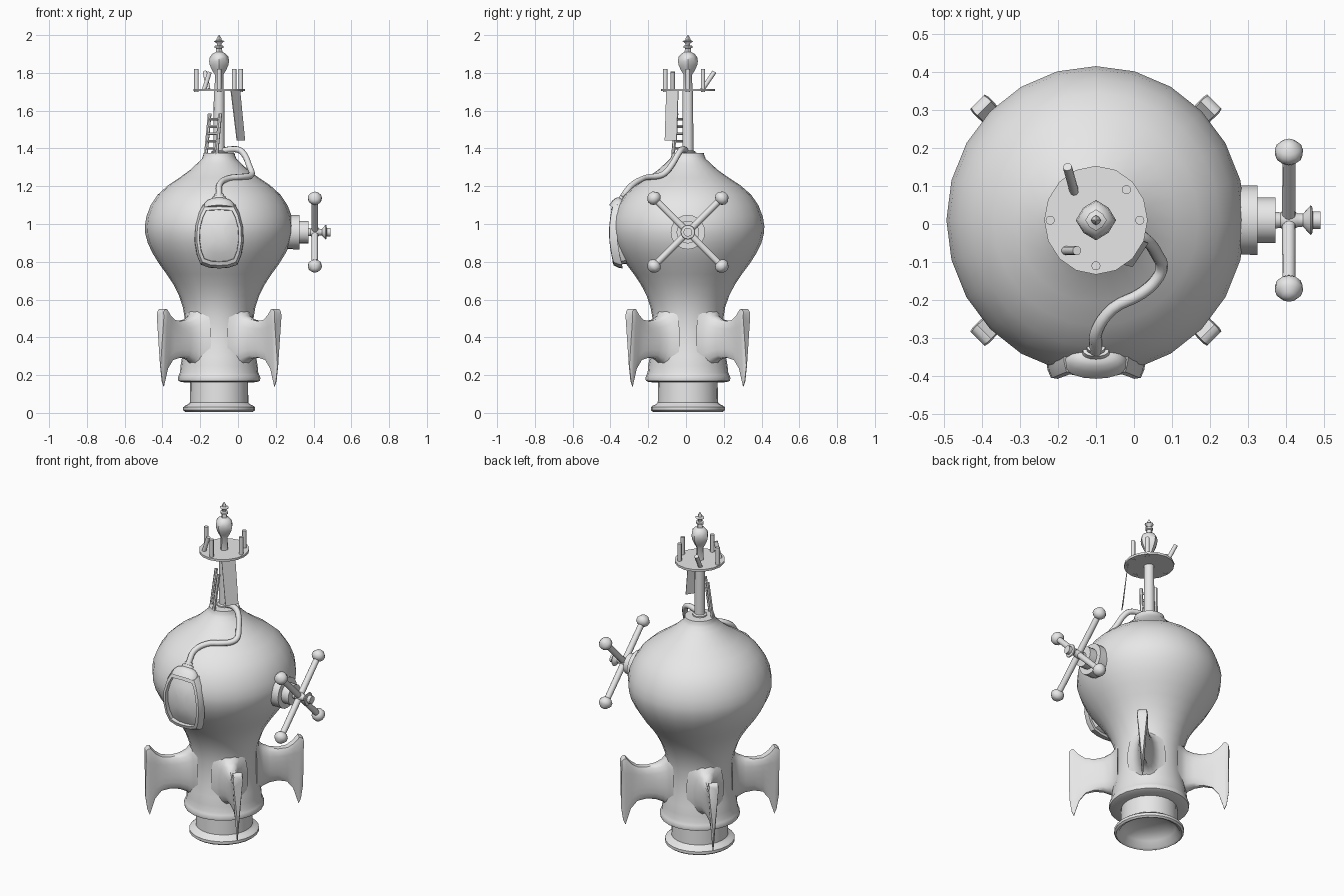
import bpy, bmesh, math
from mathutils import Vector, Matrix

CX, CY = -0.10, 0.01          # main vertical axis
grey = bpy.data.materials.new("light_grey")
grey.diffuse_color = (0.8, 0.8, 0.8, 1)


def finish(name, bm, angle=38):
    bmesh.ops.recalc_face_normals(bm, faces=bm.faces)
    me = bpy.data.meshes.new(name)
    bm.to_mesh(me)
    bm.free()
    ob = bpy.data.objects.new(name, me)
    bpy.context.collection.objects.link(ob)
    me.materials.append(grey)
    bpy.ops.object.select_all(action='DESELECT')
    ob.select_set(True)
    bpy.context.view_layer.objects.active = ob
    bpy.ops.object.shade_smooth_by_angle(angle=math.radians(angle))
    return ob


def skin(bm, rings, cap_start=True, cap_end=True):
    """Join rings of points into a tube of quads."""
    vs = [[bm.verts.new(p) for p in r] for r in rings]
    n = len(vs[0])
    for a, b in zip(vs, vs[1:]):
        for i in range(n):
            j = (i + 1) % n
            bm.faces.new((a[i], a[j], b[j], b[i]))
    if cap_start:
        bm.faces.new(vs[0])
    if cap_end:
        bm.faces.new(vs[-1])


def lathe(name, profile, n=24, base=(CX, CY, 0), axis=(0, 0, 1), angle=38,
          squash=1.0, diagonal=1.0):
    """Spin (radius, height) points; squash scales depth, diagonal makes a diamond."""
    q = Vector(axis).to_track_quat('Z', 'Y').to_matrix()
    bm = bmesh.new()
    rings = []
    for r, h in profile:
        ring = []
        for i in range(n):
            a = 2 * math.pi * i / n
            k = r * (1 - (1 - diagonal) * math.sin(2 * a) ** 2)
            ring.append(Vector(base) + q @ Vector((k * math.cos(a), k * math.sin(a) * squash, h)))
        rings.append(ring)
    skin(bm, rings)
    return finish(name, bm, angle)


def rod(name, a, b, r, n=10):
    d = Vector(b) - Vector(a)
    return lathe(name, [(r, 0), (r, d.length)], n, a, d)


def tube(name, pts, r):
    cu = bpy.data.curves.new(name, 'CURVE')
    cu.dimensions = '3D'
    cu.bevel_depth, cu.bevel_resolution, cu.resolution_u = r, 2, 4
    cu.use_fill_caps = True
    sp = cu.splines.new('BEZIER')
    sp.bezier_points.add(len(pts) - 1)
    for bp, p in zip(sp.bezier_points, pts):
        bp.co = p
        bp.handle_left_type = bp.handle_right_type = 'AUTO'
    cu.materials.append(grey)
    ob = bpy.data.objects.new(name, cu)
    bpy.context.collection.objects.link(ob)


# hull: recessed nozzle, flange, bulb and neck
lathe("hull", [
    (0.03, 0.085), (0.10, 0.075), (0.145, 0.045), (0.165, 0.012), (0.18, 0.006),
    (0.19, 0.014), (0.19, 0.03), (0.178, 0.04), (0.165, 0.045), (0.155, 0.055),
    (0.153, 0.16), (0.20, 0.163), (0.216, 0.17), (0.219, 0.185), (0.213, 0.2),
    (0.207, 0.215), (0.204, 0.25), (0.195, 0.3), (0.185, 0.36), (0.18, 0.43),
    (0.182, 0.5), (0.192, 0.56), (0.212, 0.62), (0.242, 0.68), (0.278, 0.735),
    (0.318, 0.79), (0.352, 0.845), (0.378, 0.90), (0.391, 0.95), (0.393, 0.99),
    (0.385, 1.04), (0.362, 1.10), (0.325, 1.155), (0.27, 1.205), (0.21, 1.245),
    (0.155, 1.285), (0.115, 1.322), (0.092, 1.345), (0.085, 1.36), (0.082, 1.375),
    (0.03, 1.378)], 24, squash=1.03)


# four fins: lofted arm with filleted root, opening into a wedge-shaped blade
def fin(az):
    sections = [(0.165, 0.225, 0.57, 0.105), (0.185, 0.25, 0.54, 0.075),
                (0.21, 0.272, 0.513, 0.054), (0.25, 0.288, 0.495, 0.040),
                (0.30, 0.293, 0.486, 0.033), (0.35, 0.28, 0.492, 0.030),
                (0.385, 0.235, 0.515, 0.031), (0.415, 0.14, 0.55, 0.032),
                (0.428, 0.17, 0.548, 0.032), (0.44, 0.25, 0.535, 0.029)]
    m = Matrix.Translation((CX, CY, 0)) @ Matrix.Rotation(az, 4, 'Z')
    rings, n = [], 16
    for d, zb, zt, half in sections:
        ring = []
        for i in range(n):
            a = 2 * math.pi * (i + 0.5) / n
            c, u = math.cos(a), math.sin(a) / math.cos(math.pi / n)
            u = max(-1, min(1, u))
            box = half * math.copysign(abs(c) ** 0.6, c)
            wedge = half * math.copysign(0.08 + 0.46 * (1 + u), c)
            if u > 0.95:
                wedge *= 0.8
            w = min(1, max(0, (d - 0.28) / 0.11))
            ring.append(m @ Vector((d, box + (wedge - box) * w,
                                    (zb + zt) / 2 + u * (zt - zb) / 2)))
        rings.append(ring)
    bm = bmesh.new()
    skin(bm, rings)
    finish("fin", bm, 50)


for k in range(4):
    fin(math.pi / 4 + k * math.pi / 2)


# front window: curved frame strap with a recessed bulging pane
half = [(0.0, 1.11), (0.085, 1.105), (0.108, 1.06), (0.126, 0.99), (0.13, 0.91),
        (0.118, 0.835), (0.098, 0.785), (0.05, 0.768), (0.0, 0.765)]
outline = half + [(-x, z) for x, z in half[-2:0:-1]]
ZC = 0.94


def window_ring(s, dy, back=None):
    pts = []
    for x, z in outline:
        x, z = x * s, ZC + (z - ZC) * s
        y = -0.414 + 1.1 * (z - 0.95) ** 2 + 0.6 * x * x + dy
        pts.append((CX + x, y if back is None else back, z))
    return pts


bm = bmesh.new()
skin(bm, [window_ring(0.82, 0, -0.26), window_ring(0.88, 0.042), window_ring(1.0, 0.04),
          window_ring(0.98, 0.02), window_ring(0.91, 0), window_ring(0.80, 0),
          window_ring(0.79, 0.024), window_ring(0.55, 0.016), window_ring(0.25, 0.011)])
finish("front_window", bm, 30)

# hose fitting and hose
lathe("hose_fitting", [(0.085, -0.03), (0.08, 0.0), (0.064, 0.018), (0.05, 0.026),
                       (0.036, 0.03), (0.034, 0.044), (0.024, 0.046), (0.024, 0.06)],
      16, (CX, -0.355, 1.105), (0, 0.5, 0.87), squash=0.5)
tube("hose", [(-0.1, -0.35, 1.115), (-0.1, -0.32, 1.165), (-0.098, -0.282, 1.208),
              (-0.055, -0.222, 1.24), (0.02, -0.182, 1.25), (0.06, -0.145, 1.254),
              (0.073, -0.115, 1.267), (0.06, -0.08, 1.305), (0.03, -0.04, 1.372),
              (0.005, -0.025, 1.392), (-0.04, -0.01, 1.395), (-0.09, 0.0, 1.385)], 0.0165)

# side valve: stepped mount, spindle and four-armed handle
VZ = 0.957
lathe("valve_mount", [(0.09, 0.22), (0.091, 0.325), (0.06, 0.325), (0.06, 0.372),
                      (0.022, 0.372), (0.02, 0.385), (0.027, 0.395), (0.027, 0.415),
                      (0.018, 0.43), (0.017, 0.444), (0.039, 0.464), (0.036, 0.468),
                      (0.023, 0.47), (0.023, 0.49)], 20, (0, CY, VZ), (1, 0, 0))
for k in range(4):
    a = math.pi / 4 + k * math.pi / 2
    lathe("valve_arm", [(0.018, 0), (0.017, 0.225), (0.024, 0.228), (0.036, 0.242),
                        (0.037, 0.262), (0.03, 0.272), (0.018, 0.285), (0.004, 0.289)],
          12, (0.407, CY, VZ), (0, math.cos(a), math.sin(a)))

# mast and lookout platform
lathe("mast", [(0.04, 1.37), (0.04, 1.385), (0.03, 1.39), (0.028, 1.71)], 14)
lathe("platform", [(0.136, 1.703), (0.136, 1.716)], 16, squash=1.05)
for x, y in [(-0.22, 0.01), (-0.02, 0.09), (0.015, 0.01), (-0.10, -0.11)]:
    rod("railing_post", (x, y, 1.70), (x, y, 1.82), 0.012)
rod("leaning_post", (-0.157, 0.085, 1.71), (-0.175, 0.15, 1.805), 0.012)
rod("leaning_post", (-0.18, -0.07, 1.71), (-0.15, -0.07, 1.805), 0.012)

# diamond-shaped lantern and finial above the platform
lathe("lantern", [(0.024, 1.71), (0.022, 1.79), (0.036, 1.812), (0.049, 1.84),
                  (0.053, 1.862), (0.049, 1.885), (0.034, 1.902), (0.018, 1.91),
                  (0.015, 1.93), (0.024, 1.933), (0.024, 1.943), (0.012, 1.946),
                  (0.012, 1.955), (0.028, 1.968), (0.013, 1.974), (0.013, 1.982),
                  (0.002, 2.0)], 8, angle=50, diagonal=0.88)

# ladder leaning on the mast
bot, top = Vector((-0.142, -0.04, 1.37)), Vector((-0.122, -0.022, 1.585))
side = Vector((0.028, -0.028, 0))
for s in (-1, 1):
    rod("ladder_rail", bot + side * s, top + side * s, 0.01, 6)
for k in range(5):
    c = bot.lerp(top, 0.14 + 0.18 * k)
    rod("ladder_rung", c - side, c + side, 0.008, 6)

# thin board hanging from the platform
bm = bmesh.new()
corners = [(-0.036, -0.105, 1.706), (0.012, -0.042, 1.706),
           (0.038, -0.05, 1.442), (-0.004, -0.113, 1.442)]
off = Vector((-0.0035, 0.0025, 0))
skin(bm, [[Vector(c) for c in corners], [Vector(c) + off for c in corners]])
finish("hanging_board", bm)
